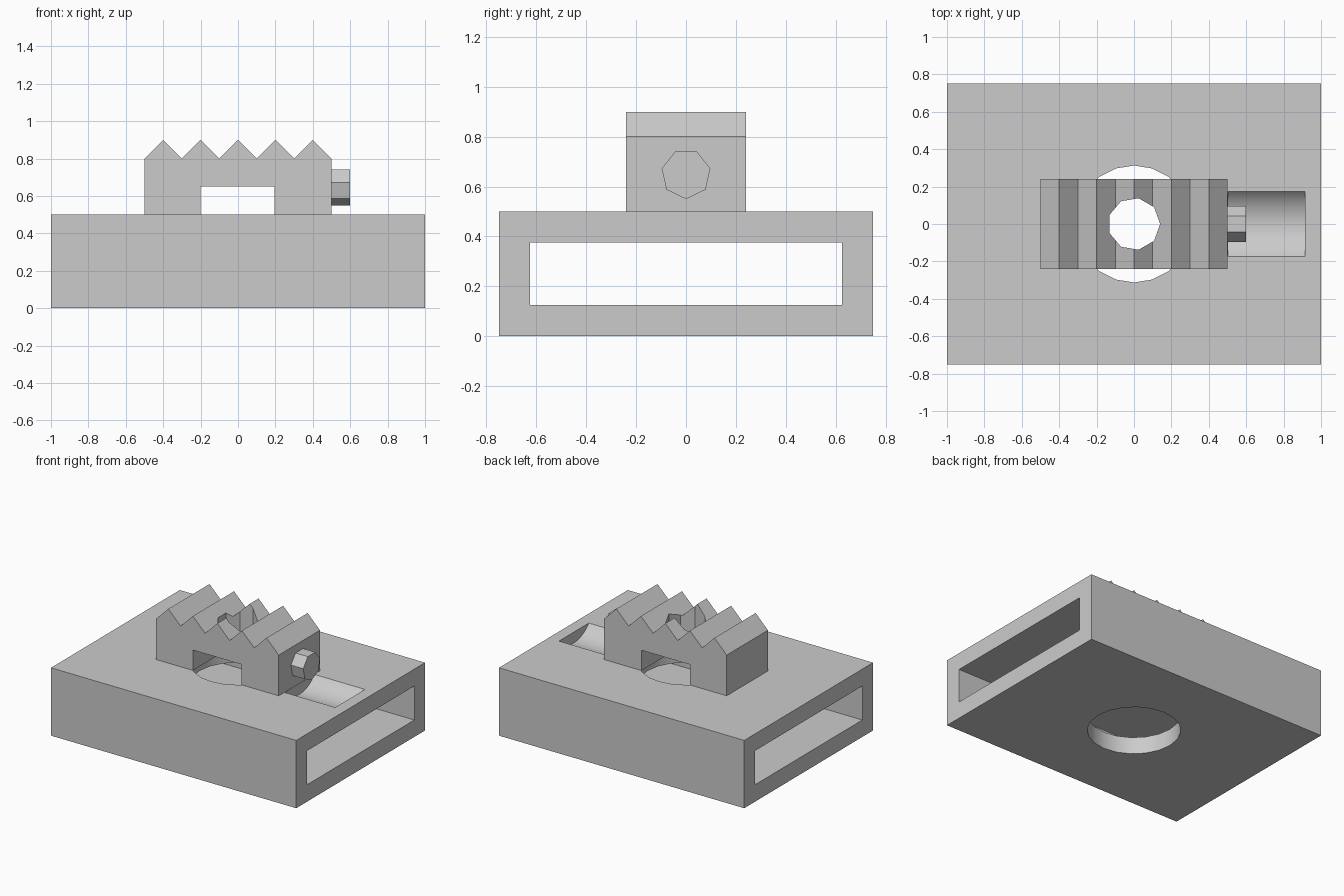
import bpy
import bmesh
from math import cos, sin, pi, radians
from mathutils import Vector

cube = bpy.data.objects.get("Cube")
if cube:
    bpy.data.objects.remove(cube, do_unlink=True)

GREY = (0.6, 0.6, 0.6, 1.0)
grey = bpy.data.materials.new("plain grey")
grey.use_nodes = True
grey.diffuse_color = GREY
grey.node_tree.nodes["Principled BSDF"].inputs["Base Color"].default_value = GREY


def prism(name, profile, axis, start, end):
    """Extrude a flat profile along an axis; the profile uses the other two axes in order."""
    bm = bmesh.new()
    points = []
    for a, b in profile:
        co = [a, b]
        co.insert("xyz".index(axis), start)
        points.append(bm.verts.new(co))
    face = bm.faces.new(points)
    moved = bmesh.ops.extrude_face_region(bm, geom=[face])["geom"]
    shift = Vector([end - start if c == axis else 0 for c in "xyz"])
    bmesh.ops.translate(bm, vec=shift,
                        verts=[g for g in moved if isinstance(g, bmesh.types.BMVert)])
    bmesh.ops.recalc_face_normals(bm, faces=bm.faces)
    mesh = bpy.data.meshes.new(name)
    bm.to_mesh(mesh)
    bm.free()
    mesh.materials.append(grey)
    obj = bpy.data.objects.new(name, mesh)
    bpy.context.collection.objects.link(obj)
    return obj


def ring(sides, radius, centre=(0, 0), turn=0.0):
    return [(centre[0] + radius * cos(turn + 2 * pi * i / sides),
             centre[1] + radius * sin(turn + 2 * pi * i / sides)) for i in range(sides)]


def rect(a0, a1, b0, b1):
    return [(a0, b0), (a1, b0), (a1, b1), (a0, b1)]


def activate(obj):
    bpy.ops.object.select_all(action='DESELECT')
    obj.select_set(True)
    bpy.context.view_layer.objects.active = obj


def cut(obj, *cutters):
    activate(obj)
    for cutter in cutters:
        mod = obj.modifiers.new("cut", 'BOOLEAN')
        mod.operation = 'DIFFERENCE'
        mod.solver = 'EXACT'
        mod.object = cutter
        bpy.ops.object.modifier_apply(modifier=mod.name)
        bpy.data.objects.remove(cutter, do_unlink=True)
    bpy.ops.object.shade_smooth_by_angle(angle=radians(30))


# Base block: wide slot along x, round hole through z, shallow round groove under the screw
base = prism("base_block", rect(-0.75, 0.75, 0, 0.5), "x", -1, 1)
cut(base,
    prism("slot_cutter", rect(-0.625, 0.625, 0.125, 0.375), "x", -1.1, 1.1),
    prism("hole_cutter", ring(20, 0.3125), "z", -0.1, 0.6),
    prism("groove_cutter", ring(48, 0.23, (0, 0.65)), "x", 0.502, 0.914))

# Clamp: arch profile with saw teeth on top, and a nine-sided hole through the roof
TEETH, PITCH = 5, 0.2
profile = [(-0.5, 0.5), (-0.2, 0.5), (-0.2, 0.65), (0.195, 0.65), (0.195, 0.5), (0.5, 0.5)]
for i in range(TEETH):
    x = 0.5 - i * PITCH
    profile += [(x, 0.8), (x - PITCH / 2, 0.9)]
profile.append((-0.5, 0.8))
clamp = prism("toothed_clamp", profile, "y", -0.24, 0.24)
cut(clamp, prism("bore_cutter", ring(9, 0.14), "z", 0.4, 1.0))

# Seven-sided screw head on the side of the clamp
prism("screw_head", ring(7, 0.1, (0, 0.65), -pi / 2), "x", 0.5, 0.6)
